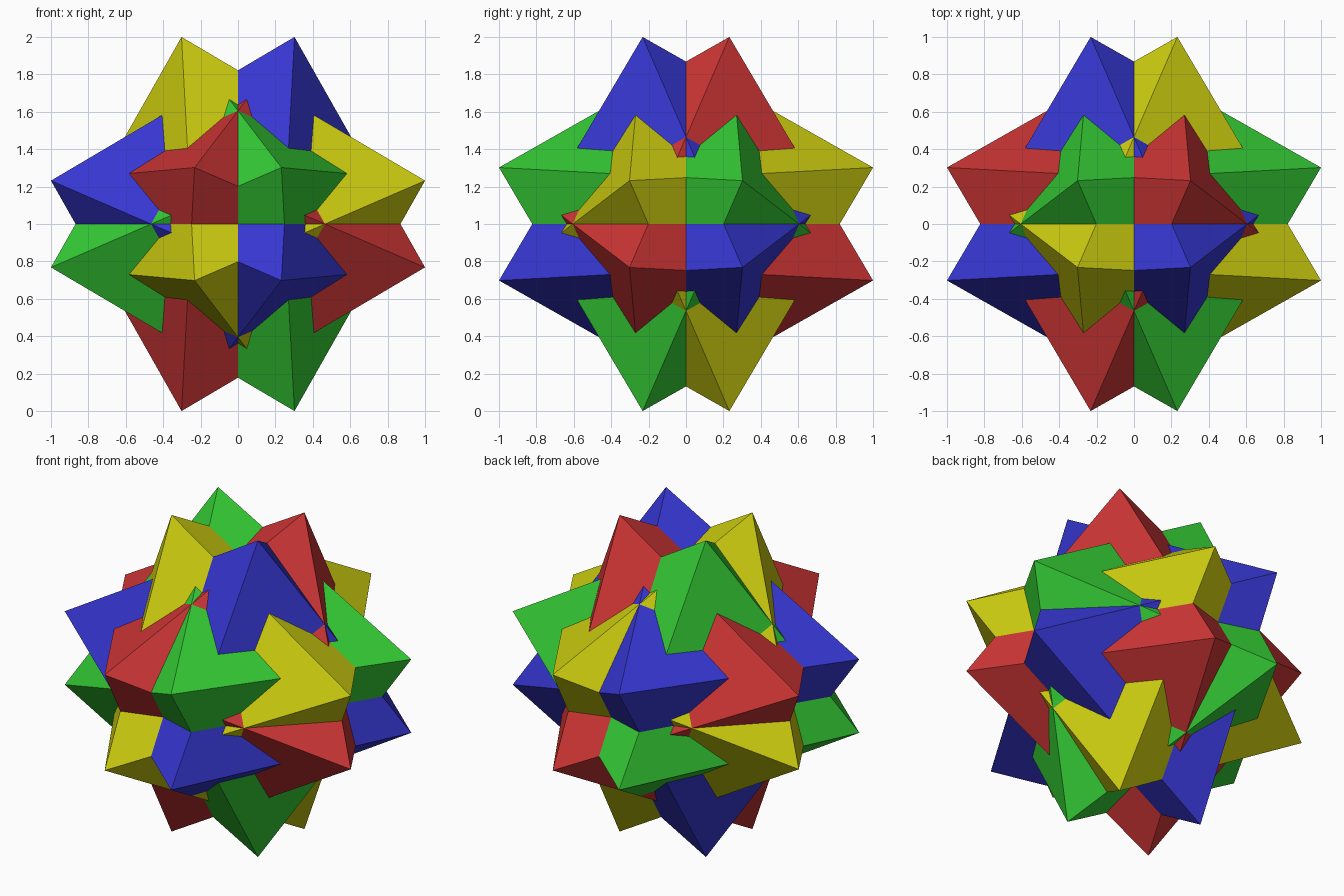
import bpy
import bmesh
from mathutils import Vector

if "Cube" in bpy.data.objects:
    bpy.data.objects.remove(bpy.data.objects["Cube"])

# Compound of four octahedra, each twisted about its own three-fold axis
B = 0.302
C = B / (1 + B)          # keeps the three axes perpendicular
AXES = [Vector((1, B, C)), Vector((C, -1, B)), Vector((-B, C, 1))]

# name, linear colour, half-turn signs that place the octahedron
PARTS = [
    ("green", (0.035, 0.60, 0.035), (1, 1, 1)),
    ("red", (0.60, 0.035, 0.035), (1, -1, -1)),
    ("yellow", (0.60, 0.60, 0.005), (-1, 1, -1)),
    ("blue", (0.037, 0.037, 0.64), (-1, -1, 1)),
]


def octahedron(name, colour, signs):
    bm = bmesh.new()
    # six tips at both ends of the three axes
    tips = []
    for axis in AXES:
        tip = Vector([a * s for a, s in zip(axis, signs)])
        tips.append((bm.verts.new(tip), bm.verts.new(-tip)))
    # one triangle per octant
    for i in (0, 1):
        for j in (0, 1):
            for k in (0, 1):
                bm.faces.new((tips[0][i], tips[1][j], tips[2][k]))
    bmesh.ops.recalc_face_normals(bm, faces=bm.faces)
    bmesh.ops.translate(bm, verts=bm.verts, vec=(0, 0, 1))
    mesh = bpy.data.meshes.new(name + "_octahedron")
    bm.to_mesh(mesh)
    bm.free()
    mat = bpy.data.materials.new(name)
    mat.diffuse_color = (*colour, 1)
    mat.use_nodes = True
    mat.node_tree.nodes["Principled BSDF"].inputs["Base Color"].default_value = mat.diffuse_color
    mesh.materials.append(mat)
    obj = bpy.data.objects.new(name + "_octahedron", mesh)
    bpy.context.collection.objects.link(obj)


for part in PARTS:
    octahedron(*part)
